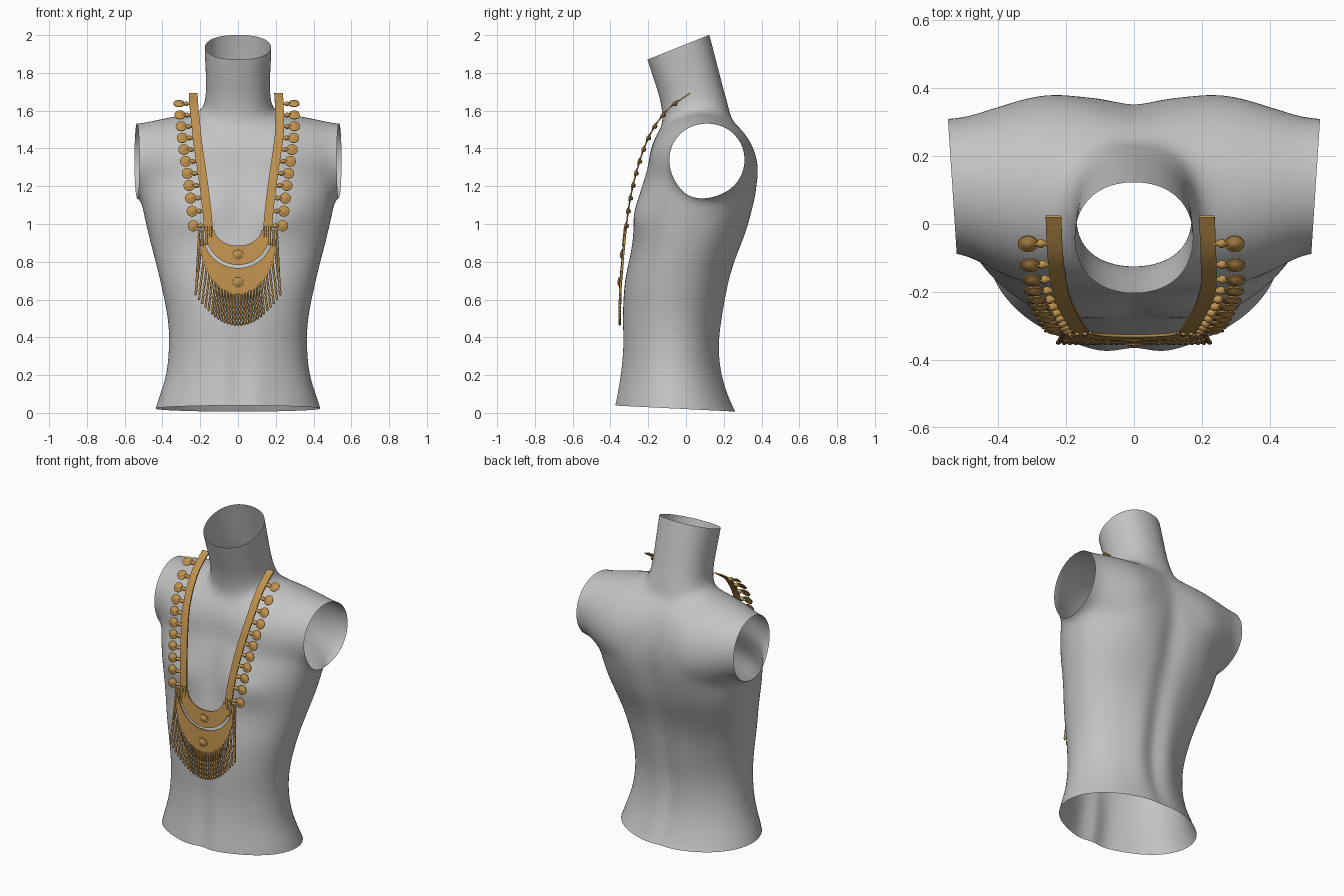
import bpy, bmesh, math
from math import sin, cos, pi, exp
from mathutils import Vector, Matrix

cube = bpy.data.objects.get("Cube")
if cube:
    bpy.data.objects.remove(cube, do_unlink=True)


def material(name, rgb):
    m = bpy.data.materials.new(name)
    m.use_nodes = True
    m.diffuse_color = (*rgb, 1)
    bsdf = next(n for n in m.node_tree.nodes if n.type == 'BSDF_PRINCIPLED')
    bsdf.inputs["Base Color"].default_value = (*rgb, 1)
    return m


GREY = material("stand grey", (0.55, 0.55, 0.55))
GOLD = material("antique gold", (0.52, 0.285, 0.075))


def finish(name, bm, mat, angle=35):
    bmesh.ops.recalc_face_normals(bm, faces=bm.faces)
    mesh = bpy.data.meshes.new(name)
    bm.to_mesh(mesh)
    bm.free()
    mesh.materials.append(mat)
    ob = bpy.data.objects.new(name, mesh)
    bpy.context.collection.objects.link(ob)
    bpy.ops.object.select_all(action='DESELECT')
    ob.select_set(True)
    bpy.context.view_layer.objects.active = ob
    bpy.ops.object.shade_smooth_by_angle(angle=math.radians(angle))
    return ob


def curve_table(table, k):
    """Smooth (cubic) values at key k of a table whose first column rises."""
    last = len(table) - 1
    i = next((j for j in range(last) if k <= table[j + 1][0]), last - 1)
    a, b = table[i], table[i + 1]
    before, after = table[max(i - 1, 0)], table[min(i + 2, last)]
    h = b[0] - a[0]
    f = (k - a[0]) / h
    out = []
    for c in range(1, len(a)):
        ma = (b[c] - before[c]) / (b[0] - before[0]) * h
        mb = (after[c] - a[c]) / (after[0] - a[0]) * h
        out.append(a[c] * (1 + 2 * f) * (1 - f) ** 2 + ma * f * (1 - f) ** 2
                   + b[c] * f * f * (3 - 2 * f) - mb * f * f * (1 - f))
    return out


def loft(bm, rings):
    rows = [[bm.verts.new(p) for p in r] for r in rings]
    n = len(rows[0])
    for a, b in zip(rows, rows[1:]):
        for i in range(n):
            j = (i + 1) % n
            bm.faces.new((a[i], a[j], b[j], b[i]))
    bm.faces.new(rows[0][::-1])
    bm.faces.new(rows[-1])


def lathe(bm, profile, matrix, sides=12):
    """Revolve (radius, height) pairs around the local z axis."""
    loft(bm, [[matrix @ Vector((r * cos(2 * pi * i / sides), r * sin(2 * pi * i / sides), h))
               for i in range(sides)] for r, h in profile])


def frame(origin, axis):
    return Matrix.Translation(origin) @ Vector(axis).to_track_quat('Z', 'Y').to_matrix().to_4x4()


def power(v, e):
    return math.copysign(abs(v) ** e, v)


# ---- Torso: trunk, shoulder and neck volumes fused into one skin ----
TRUNK = [  # height, half width, front, back
    (-.08, .47, -.40, .32), (.04, .435, -.375, .25), (.2, .385, -.347, .192), (.36, .368, -.335, .172),
    (.5, .375, -.338, .187), (.7, .415, -.325, .23), (.82, .445, -.30, .27), (.95, .478, -.28, .32),
    (1.1, .51, -.26, .355), (1.22, .525, -.23, .37), (1.36, .47, -.18, .355), (1.5, .3, -.11, .28), (1.6, .2, -.05, .2)]
YOKE = [  # distance from the middle, centre y, centre z, half depth, half height
    (0, .075, 1.31, .275, .31), (.25, .088, 1.30, .28, .285), (.4, .10, 1.315, .245, .245),
    (.5, .112, 1.338, .205, .20), (.56, .113, 1.34, .199, .193), (.66, .113, 1.34, .199, .193)]
N = 48
ANGLES = [2 * pi * i / N for i in range(N)]

bm = bmesh.new()
rings = []
for k in range(57):
    z = -.08 + .03 * k
    w, f, b = curve_table(TRUNK, z)
    e = 1 - .12 * min(1, max(0, z))
    rings.append([(w * power(cos(a), e), (f + b) / 2 + (b - f) / 2 * power(sin(a), e), z) for a in ANGLES])
loft(bm, rings)
rings = []
for k in range(-22, 23):
    x = k * .03
    cy, cz, ry, rz = curve_table(YOKE, abs(x))
    rings.append([(x, cy + ry * cos(a), cz + rz * sin(a)) for a in ANGLES])
loft(bm, rings)
rings = []
for y, z, rx, ry in [(.06, 1.42, .24, .19), (.055, 1.56, .195, .175), (.038, 1.65, .175, .165),
                     (.02, 1.73, .173, .162), (-.04, 1.935, .178, .168), (-.08, 2.07, .178, .168)]:
    rings.append([(rx * power(cos(a), .9), y + ry * power(sin(a), .9), z + .38 * ry * sin(a)) for a in ANGLES])
loft(bm, rings)
torso = finish("torso", bm, GREY)
mod = torso.modifiers.new("fuse", 'REMESH')
mod.mode, mod.voxel_size = 'VOXEL', .016
mod = torso.modifiers.new("soften", 'SMOOTH')
mod.factor, mod.iterations = .5, 60
for m in ("fuse", "soften"):
    bpy.ops.object.modifier_apply(modifier=m)


def bump(x, z, cx, cz, sx, sz):
    return exp(-((x - cx) / sx) ** 2 - ((z - cz) / sz) ** 2)


# Anatomy relief, then the open neck, arm and waist ends
bm = bmesh.new()
bm.from_mesh(torso.data)
for v in bm.verts:
    x, y, z = abs(v.co.x), v.co.y, v.co.z
    if y > .08 and z < 1.75:
        v.co.y += .02 * bump(x, z, .24, 1.2, .14, .22) - .024 * bump(x, z, 0, 1.0, .08, .42)
        v.co.y += .012 * bump(x, z, .1, .45, .08, .3) - .012 * bump(x, z, 0, .3, .06, .4)
    elif y < -.08 and z < 1.6:
        v.co.y -= .028 * bump(x, z, .25, 1.05, .15, .11)
        v.co.y += .012 * bump(x, z, 0, 1.1, .06, .2) + .012 * bump(x, z, 0, .15, .06, .3)
        v.co.y -= .008 * bump(x, z, .1, .1, .08, .3)
for co, no in [((0, -.2, 1.872), (0, -.128, .32)), ((0, 0, .02), (0, -.05, -1)),
               ((.528, 0, 1.3), (1, -.065, 0)), ((-.528, 0, 1.3), (-1, -.065, 0))]:
    bmesh.ops.bisect_plane(bm, geom=bm.verts[:] + bm.edges[:] + bm.faces[:], dist=1e-5,
                           plane_co=co, plane_no=Vector(no).normalized(), clear_outer=True)
bm.to_mesh(torso.data)
bm.free()
torso.data.polygons.foreach_set("use_smooth", [True] * len(torso.data.polygons))

# ---- Necklace straps and their side medallions ----
STRAP = [(.96, .155, -.315), (1.1, .168, -.297), (1.25, .187, -.265), (1.39, .208, -.222),
         (1.48, .219, -.182), (1.55, .223, -.138), (1.62, .226, -.075), (1.69, .226, .025)]
DISC = [(.030, 0), (.0295, .004), (.020, .006), (.015, .009), (.008, .012), (.001, .013)]
LINK = [(.007, 0), (.008, .012), (.013, .018), (.013, .026), (.008, .032), (.007, .05)]


def strap_point(z, side):
    x, y = curve_table(STRAP, z)
    ahead = curve_table(STRAP, min(z + .02, 1.69))[1]
    behind = curve_table(STRAP, z - .02)[1]
    lean = max(0, z - 1.5) * .06
    return Vector((side * x - lean, y, z)), Vector((0, -.04, ahead - behind)).normalized()


for side, word in ((1, "left"), (-1, "right")):
    bm = bmesh.new()
    rings = []
    for k in range(31):
        p, n = strap_point(.96 + .73 * k / 30, side)
        half = Vector((.023, 0, 0))
        rings.append([p - half, p + half, p + half + n * .008, p - half + n * .008])
    loft(bm, rings)
    finish(word + "_strap", bm, GOLD)

    bm = bmesh.new()
    for k in range(11):
        z = .99 + .645 * (k / 10) ** .92
        p, n = strap_point(z, side)
        out = Vector((side, 0, 0))
        lathe(bm, LINK, frame(p + out * .018 + n * .002, out), 8)
        lathe(bm, DISC, frame(p + out * .078 + n * .002, n), 16)
    finish(word + "_medallions", bm, GOLD, 60)


# ---- Crescent pendants ----
def hang_y(z):
    return curve_table([(.4, -.346), (.62, -.346), (.75, -.339), (.98, -.315), (1.1, -.30)], z)[0]


def crescent(name, outer, inner, start):
    bm = bmesh.new()
    rings = []
    for k in range(41):
        a = pi + start + (pi - 2 * start) * k / 40
        o, i = [(rx * cos(a), cz + rz * sin(a)) for cz, rx, rz in (outer, inner)]
        rings.append([(x, hang_y(z) - d, z) for (x, z), d in ((o, 0), (o, .008), (i, .008), (i, 0))])
    loft(bm, rings)
    finish(name, bm, GOLD)


crescent("upper_crescent", (.955, .17, .172), (.975, .125, .09), .06)
crescent("lower_crescent", (.925, .202, .30), (.945, .183, .178), .03)

bm = bmesh.new()
for z in (.835, .69):
    lathe(bm, DISC, frame((0, hang_y(z) - .007, z), (0, -1, -.08)), 16)
finish("pendant_bosses", bm, GOLD, 60)

# ---- Hanger rods and long side chains ----
bm = bmesh.new()
for side in (1, -1):
    for x, top, low in ((.145, .99, .93), (.168, .99, .89), (.19, .97, .88)):
        lathe(bm, [(.007, 0), (.007, top - low)], frame((side * x, hang_y(low) - .006, low), (0, .1, 1)), 8)
    a = Vector((side * .205, hang_y(.97) - .004, .97))
    b = Vector((side * .222, hang_y(.64) - .004, .64))
    length = (b - a).length
    lathe(bm, [(.005 + .002 * (i % 2), length * i / 24) for i in range(25)], frame(a, b - a), 8)
finish("hangers_and_side_chains", bm, GOLD, 60)

# ---- Beaded fringe under the lower crescent ----
bm = bmesh.new()
COUNT = 27
for k in range(COUNT):
    u = 2 * k / (COUNT - 1) - 1
    x = .197 * u
    top = .925 - .30 * math.sqrt(1 - (x / .202) ** 2) + .008
    foot = .46 + .16 * u * u
    a = Vector((x, hang_y(top) - .004, top))
    b = Vector((.225 * u, hang_y(foot) - .004, foot))
    length = (b - a).length
    profile = [(.0062, 0), (.0062, length * .32)]
    for j in range(4):
        s = length * (.34 + .165 * j)
        step = length * .165
        profile += [(.003, s), (.0068, s + step * .25), (.0068, s + step * .75), (.003, s + step * .95)]
    lathe(bm, profile, frame(a, b - a), 8)
finish("beaded_fringe", bm, GOLD, 60)
